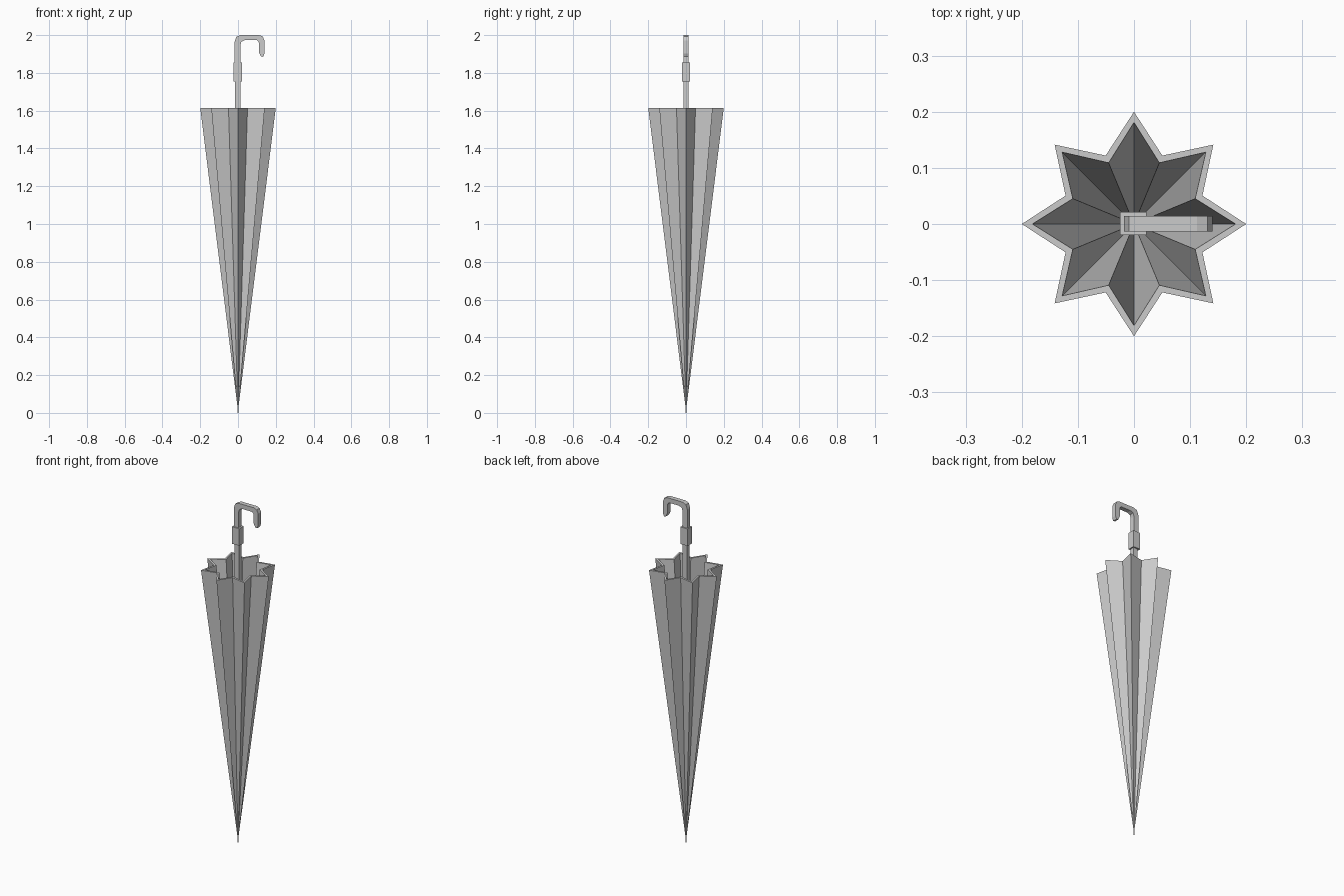
import bpy, bmesh
from math import cos, sin, pi

if "Cube" in bpy.data.objects:
    bpy.data.objects.remove(bpy.data.objects["Cube"])


def finish(bm, name):
    bmesh.ops.recalc_face_normals(bm, faces=bm.faces)
    mesh = bpy.data.meshes.new(name)
    bm.to_mesh(mesh)
    bm.free()
    obj = bpy.data.objects.new(name, mesh)
    bpy.context.collection.objects.link(obj)
    return obj


def box(name, x0, x1, y0, y1, z0, z1):
    bm = bmesh.new()
    bmesh.ops.create_cube(bm, size=1)
    for v in bm.verts:
        v.co = ((x0 + x1) / 2 + v.co.x * (x1 - x0),
                (y0 + y1) / 2 + v.co.y * (y1 - y0),
                (z0 + z1) / 2 + v.co.z * (z1 - z0))
    return finish(bm, name)


# folded canopy: eight-pointed pleated cone with an inner lining and rim
def star(bm, tip, valley, z):
    ring = []
    for i in range(16):
        r, a = (valley if i % 2 else tip), i * pi / 8
        ring.append(bm.verts.new((r * cos(a), r * sin(a), z)))
    return ring


bm = bmesh.new()
outer = star(bm, 0.2, 0.132, 1.615)
inner = star(bm, 0.181, 0.118, 1.615)
outer_apex = bm.verts.new((0, 0, 0.01))
inner_apex = bm.verts.new((0, 0, 0.16))
for i in range(16):
    j = (i + 1) % 16
    bm.faces.new((outer[j], outer[i], outer_apex))
    bm.faces.new((inner[i], inner[j], inner_apex))
    bm.faces.new((outer[i], outer[j], inner[j], inner[i]))
finish(bm, "canopy")

# small metal tip at the bottom
bm = bmesh.new()
bmesh.ops.create_cone(bm, cap_ends=True, segments=8, radius1=0.003, radius2=0.004, depth=0.04)
bmesh.ops.translate(bm, verts=bm.verts, vec=(0, 0, 0.02))
finish(bm, "ferrule")

# square shaft and grip collar
box("shaft", -0.015, 0.014, -0.013, 0.013, 0.28, 1.80)
box("collar", -0.025, 0.022, -0.02, 0.021, 1.755, 1.855)

# hooked handle: side profile extruded across y
profile = [(-0.018, 1.80), (-0.018, 1.965), (-0.009, 1.991), (0.012, 2.0),
           (0.112, 2.0), (0.131, 1.993), (0.140, 1.972), (0.140, 1.902),
           (0.133, 1.885), (0.121, 1.887), (0.110, 1.910), (0.110, 1.962),
           (0.101, 1.973), (0.035, 1.973), (0.018, 1.965), (0.012, 1.945),
           (0.012, 1.80)]
bm = bmesh.new()
face = bm.faces.new([bm.verts.new((x, -0.013, z)) for x, z in profile])
side = bmesh.ops.extrude_face_region(bm, geom=[face])["geom"]
bmesh.ops.translate(bm, vec=(0, 0.027, 0),
                    verts=[g for g in side if isinstance(g, bmesh.types.BMVert)])
finish(bm, "handle")
